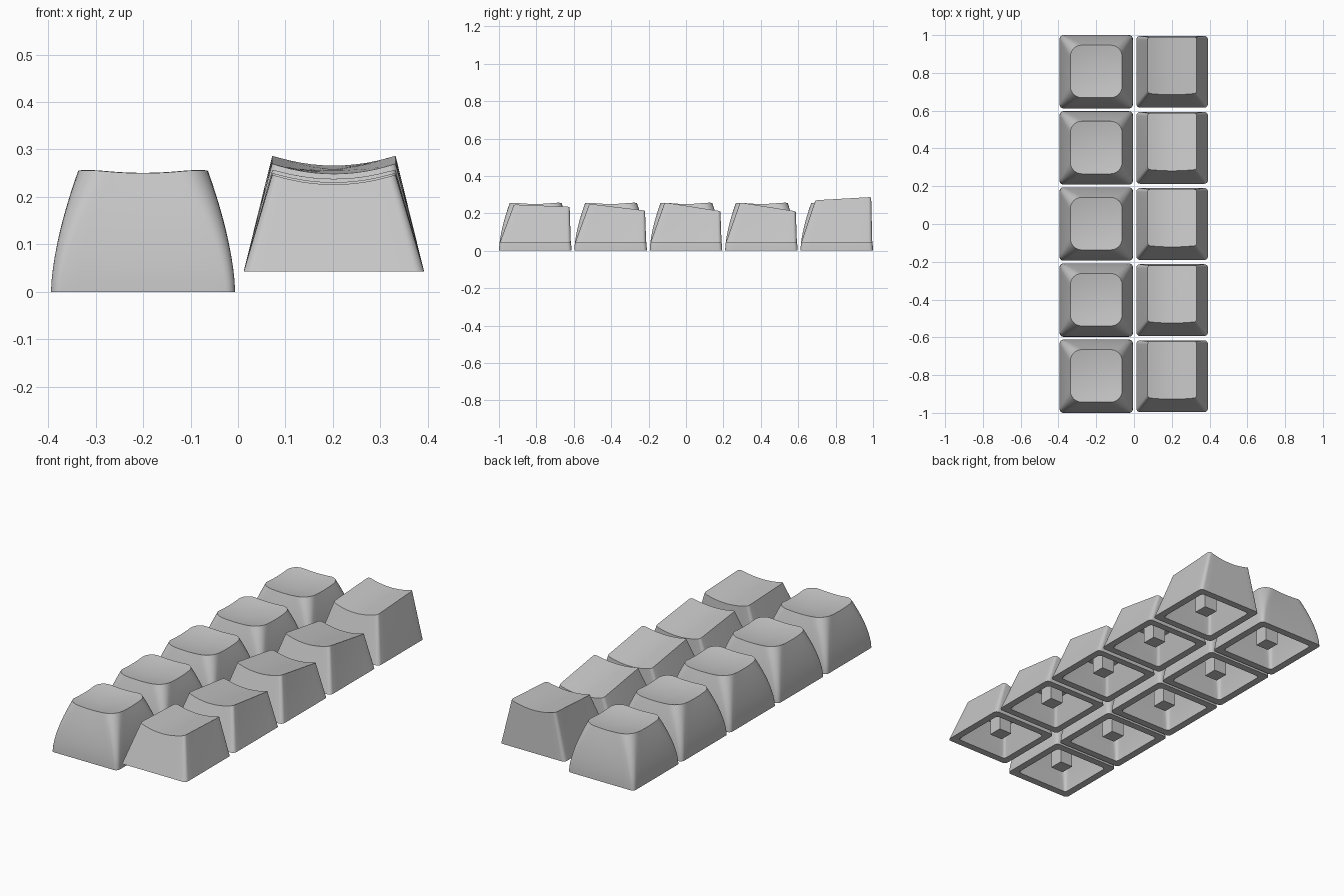
import bpy, bmesh, math
from mathutils import Vector

cube = bpy.data.objects.get("Cube")
if cube:
    bpy.data.objects.remove(cube)

# One plain grey plastic
grey = bpy.data.materials.new("grey plastic")
grey.use_nodes = True
COLOUR = (0.57, 0.57, 0.57, 1)
grey.diffuse_color = COLOUR
grey.node_tree.nodes["Principled BSDF"].inputs["Base Color"].default_value = COLOUR

ARC, SIDE = 6, 10   # segments per corner and per straight side
PITCH = 0.403


def rounded_rect(hx, y0, y1, r):
    """Outline of a rounded rectangle, with subdivided straight sides."""
    corners = [(hx - r, y1 - r), (r - hx, y1 - r), (r - hx, y0 + r), (hx - r, y0 + r)]
    arcs = []
    for k, (cx, cy) in enumerate(corners):
        angles = [math.pi / 2 * (k + j / ARC) for j in range(ARC + 1)]
        arcs.append([Vector((cx + r * math.cos(a), cy + r * math.sin(a))) for a in angles])
    pts = []
    for k in range(4):
        pts += arcs[k]
        a, b = arcs[k][-1], arcs[(k + 1) % 4][0]
        pts += [a.lerp(b, j / SIDE) for j in range(1, SIDE)]
    return pts


def keycap_mesh(name, bottom, top, base, height, power, steps):
    """Closed shell: outer wall, dished top, base rim, hollow inside, stem."""
    bm = bmesh.new()
    n = len(bottom)
    centre = sum(top, Vector((0, 0))) / n
    low = min(height(p * s + centre * (1 - s)) for p in top for s in (0, 0.5, 1))

    def add_ring(pts, zs):
        return [bm.verts.new((p.x, p.y, z)) for p, z in zip(pts, zs)]

    def wall(t):
        return [p.lerp(q, t ** power) for p, q in zip(bottom, top)]

    # Inside wall, from the ceiling down to the rim
    rings = []
    roof = 0.85
    for i in range(steps, -1, -1):
        t = roof * i / steps
        rings.append(add_ring([p * 0.8 for p in wall(t)], [base + t * (low - base)] * n))
    # Outer wall, from the base up to the dish edge
    for i in range(steps + 1):
        t = i / steps
        rings.append(add_ring(wall(t), [base + t * (height(p) - base) for p in top]))
    # Dished top
    for s in (0.85, 0.65, 0.45, 0.22):
        pts = [centre.lerp(p, s) for p in top]
        rings.append(add_ring(pts, [height(p) for p in pts]))
    for a, b in zip(rings, rings[1:]):
        for i in range(n):
            j = (i + 1) % n
            bm.faces.new((a[i], a[j], b[j], b[i]))
    bm.faces.new(rings[0])
    bm.faces.new(rings[-1])

    # Square stem hanging from the ceiling
    z0, z1 = base + 0.02, base + roof * (low - base) + 0.005
    stem = bmesh.ops.create_cube(bm, size=1)["verts"]
    for v in stem:
        v.co = (v.co.x * 0.075, v.co.y * 0.075, z0 + (v.co.z + 0.5) * (z1 - z0))

    bmesh.ops.recalc_face_normals(bm, faces=bm.faces)
    mesh = bpy.data.meshes.new(name)
    bm.to_mesh(mesh)
    bm.free()
    mesh.materials.append(grey)
    return mesh


def place(name, mesh, x, y):
    obj = bpy.data.objects.new(name, mesh)
    obj.location = (x, y, 0)
    bpy.context.collection.objects.link(obj)
    return obj


keys = []

# Column of uniform keycaps: bulging sides and a spherical dish
round_mesh = keycap_mesh(
    "round_keycap",
    rounded_rect(0.194, -0.194, 0.194, 0.02),
    rounded_rect(0.137, -0.137, 0.141, 0.06),
    0, lambda p: 0.2385 + 0.62 * p.length_squared, 1.6, 10)
for row in range(5):
    keys.append(place(f"round_keycap_{row + 1}", round_mesh, -0.2, (row - 2) * PITCH))

# Column of sculpted keycaps: straight sides, a cylindrical dish, own slope per row
FRONT, BACK, HALF, DIP = -0.114, 0.184, 0.13, 0.021
slopes = [(0.247, 0.235), (0.251, 0.215), (0.258, 0.212), (0.258, 0.211), (0.27, 0.287)]
for row, (z_front, z_back) in enumerate(slopes):
    def dip(p):
        return DIP * (1 - (p.x / HALF) ** 2)

    def height(p):
        f = (p.y - FRONT) / (BACK - FRONT)
        return z_front + f * (z_back - z_front) - dip(p)

    outline = rounded_rect(HALF, FRONT, BACK, 0.014)
    for p in outline:
        p.y -= 0.35 * dip(p) * (BACK - p.y) / (BACK - FRONT)
    mesh = keycap_mesh(f"sculpted_keycap_{row + 1}", rounded_rect(0.19, -0.19, 0.19, 0.02),
                       outline, 0.043, height, 1, 4)
    keys.append(place(f"sculpted_keycap_{row + 1}", mesh, 0.202, (row - 2) * PITCH))

# Smooth shading with crisp edges
bpy.ops.object.select_all(action="DESELECT")
for obj in keys:
    obj.select_set(True)
bpy.context.view_layer.objects.active = keys[0]
bpy.ops.object.shade_smooth_by_angle(angle=math.radians(30))
